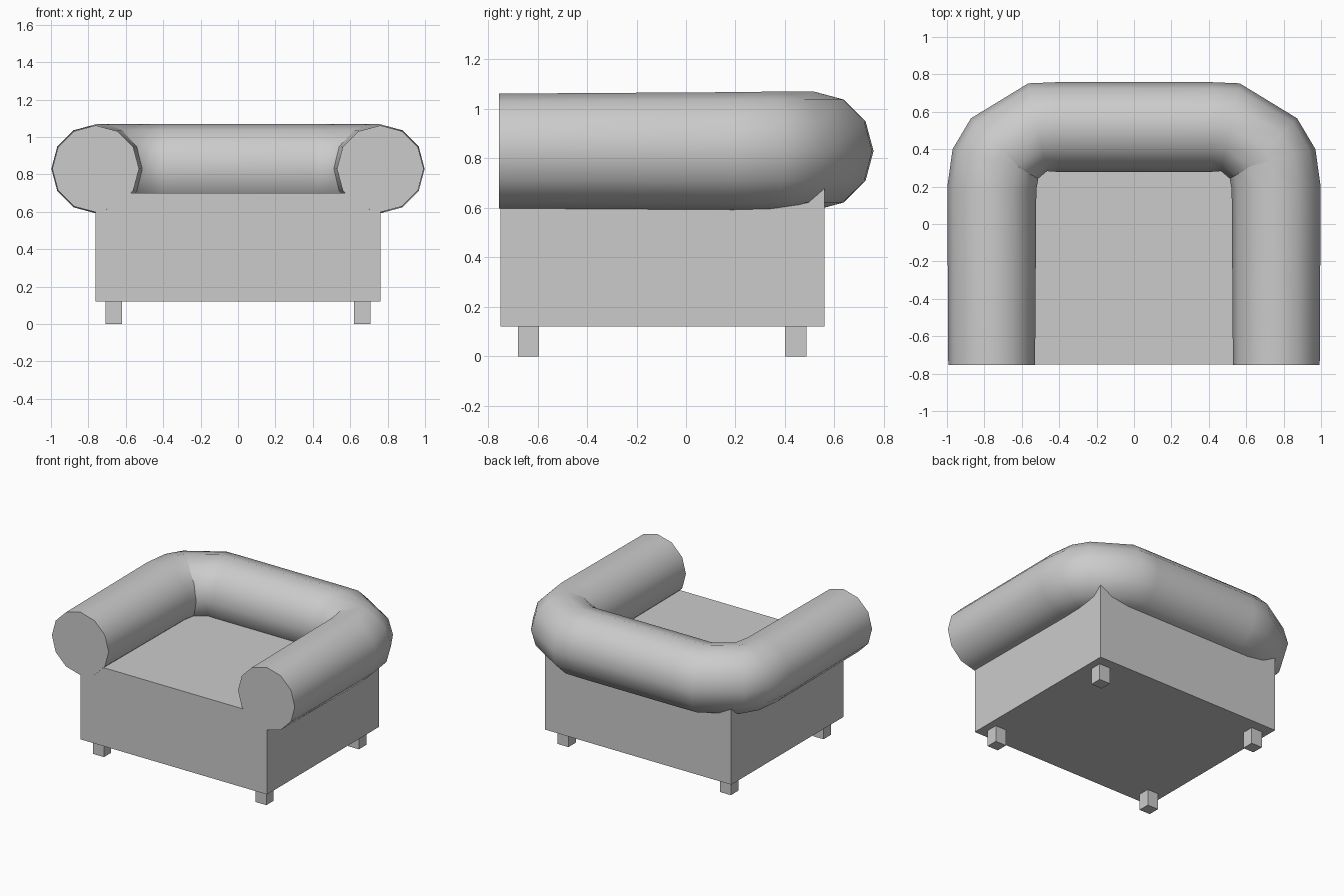
import bpy, bmesh
from math import cos, sin, pi, radians

if "Cube" in bpy.data.objects:
    bpy.data.objects.remove(bpy.data.objects["Cube"])


def make_object(name, bm):
    bmesh.ops.recalc_face_normals(bm, faces=bm.faces)
    mesh = bpy.data.meshes.new(name)
    bm.to_mesh(mesh)
    bm.free()
    obj = bpy.data.objects.new(name, mesh)
    bpy.context.collection.objects.link(obj)
    return obj


def box(name, x0, x1, y0, y1, z0, z1):
    bm = bmesh.new()
    bmesh.ops.create_cube(bm, size=1)
    for v in bm.verts:
        v.co = ((x0 + x1) / 2 + v.co.x * (x1 - x0),
                (y0 + y1) / 2 + v.co.y * (y1 - y0),
                (z0 + z1) / 2 + v.co.z * (z1 - z0))
    return make_object(name, bm)


# Seat block
box("seat_base", -0.762, 0.762, -0.75, 0.56, 0.12, 0.70)

# Four short legs
for side, s in (("right", 1), ("left", -1)):
    xa, xb = sorted((s * 0.62, s * 0.708))
    box(f"front_leg_{side}", xa, xb, -0.68, -0.595, 0, 0.12)
    box(f"back_leg_{side}", xa, xb, 0.40, 0.487, 0, 0.12)

# Rolled arms and back: one 12-sided tube bent around the seat
# Each ring: outermost x, y, outward direction in degrees, radius
half = [
    (0.993, -0.755, 0, 0.232),
    (0.998, 0.20, 2, 0.238),
    (0.970, 0.40, 15, 0.24),
    (0.872, 0.565, 45, 0.24),
    (0.565, 0.752, 78, 0.24),
    (0.42, 0.758, 88, 0.24),
]
rings = half + [(-x, y, 180 - a, r) for x, y, a, r in reversed(half)]
SIDES = 12
bm = bmesh.new()
loops = []
for x, y, a, r in rings:
    dx, dy = cos(radians(a)), sin(radians(a))
    loop = []
    for i in range(SIDES):
        t = 2 * pi * i / SIDES
        out = r * (cos(t) - 1)
        loop.append(bm.verts.new((x + dx * out, y + dy * out, 0.83 + r * sin(t))))
    loops.append(loop)
for p, q in zip(loops, loops[1:]):
    for i in range(SIDES):
        j = (i + 1) % SIDES
        bm.faces.new((p[i], p[j], q[j], q[i]))
bm.faces.new(loops[0])
bm.faces.new(loops[-1])
roll = make_object("rolled_arms_and_back", bm)
bpy.ops.object.select_all(action='DESELECT')
roll.select_set(True)
bpy.context.view_layer.objects.active = roll
bpy.ops.object.shade_smooth_by_angle(angle=radians(60))
